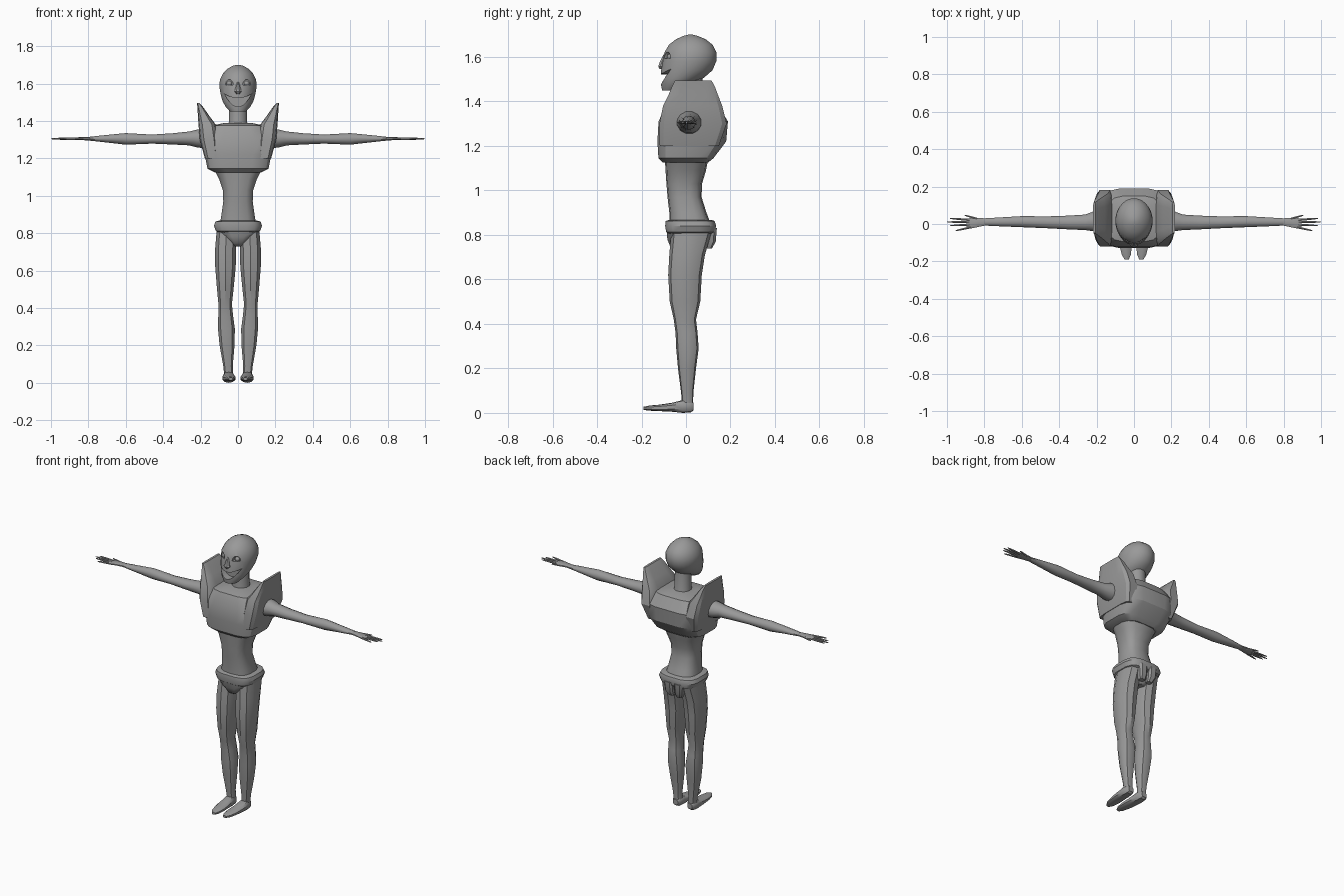
import bpy, bmesh, math
from mathutils import Vector

if "Cube" in bpy.data.objects:
    bpy.data.objects.remove(bpy.data.objects["Cube"], do_unlink=True)

grey = bpy.data.materials.new("plain grey")
grey.use_nodes = True
colour = (0.32, 0.32, 0.32, 1)
grey.diffuse_color = colour
grey.node_tree.nodes["Principled BSDF"].inputs["Base Color"].default_value = colour


def finish(name, bm, mirror=False, angle=35):
    """Turn a bmesh into a shaded object, mirrored across x on request."""
    bmesh.ops.recalc_face_normals(bm, faces=bm.faces)
    mesh = bpy.data.meshes.new(name)
    bm.to_mesh(mesh)
    bm.free()
    mesh.materials.append(grey)
    obj = bpy.data.objects.new(name, mesh)
    bpy.context.collection.objects.link(obj)
    if mirror:
        obj.modifiers.new("mirror", "MIRROR").use_mirror_merge = False
    shade(obj, angle)
    return obj


def shade(obj, angle):
    bpy.ops.object.select_all(action="DESELECT")
    obj.select_set(True)
    bpy.context.view_layer.objects.active = obj
    bpy.ops.object.shade_smooth_by_angle(angle=math.radians(angle))


def loft(name, axis, rings, sides=12, square=1.0, mirror=False, angle=35):
    """Skin rings of (position, u low, u high, v low, v high) along an axis."""
    place = {"x": lambda t, u, v: (t, u, v),
             "y": lambda t, u, v: (u, t, v),
             "z": lambda t, u, v: (u, v, t)}[axis]
    bm = bmesh.new()
    loops = []
    for t, ulo, uhi, vlo, vhi in rings:
        loop = []
        for i in range(sides):
            a = math.tau * (i + 0.5) / sides
            c, s = math.cos(a), math.sin(a)
            u = math.copysign(abs(c) ** square, c)
            v = math.copysign(abs(s) ** square, s)
            loop.append(bm.verts.new(place(t, (ulo + uhi + u * (uhi - ulo)) / 2,
                                           (vlo + vhi + v * (vhi - vlo)) / 2)))
        loops.append(loop)
    for low, high in zip(loops, loops[1:]):
        for i in range(sides):
            j = (i + 1) % sides
            bm.faces.new((low[i], low[j], high[j], high[i]))
    bm.faces.new(loops[0])
    bm.faces.new(loops[-1])
    return finish(name, bm, mirror, angle)


def carve(target, outline, back):
    """Cut an outline drawn in x and z into the front of the target."""
    bm = bmesh.new()
    face = bm.faces.new([bm.verts.new((x, -0.25, z)) for x, z in outline])
    new = bmesh.ops.extrude_face_region(bm, geom=[face])["geom"]
    verts = [g for g in new if isinstance(g, bmesh.types.BMVert)]
    bmesh.ops.translate(bm, verts=verts, vec=(0, back + 0.25, 0))
    cutter = finish("cutter", bm)
    cutter.hide_render = True
    mod = target.modifiers.new("carve", "BOOLEAN")
    mod.operation = "DIFFERENCE"
    mod.solver = "EXACT"
    mod.object = cutter
    bpy.ops.object.select_all(action="DESELECT")
    bpy.context.view_layer.objects.active = target
    target.select_set(True)
    bpy.ops.object.modifier_apply(modifier=mod.name)
    bpy.data.objects.remove(cutter, do_unlink=True)


# Head with a long jaw
head = loft("head", "z", [
    (1.45, -.042, .042, -.108, -.03), (1.475, -.066, .066, -.113, .02),
    (1.505, -.083, .083, -.114, .08), (1.54, -.093, .093, -.113, .12),
    (1.58, -.1, .1, -.105, .137), (1.62, -.098, .098, -.098, .138),
    (1.655, -.08, .08, -.077, .12), (1.68, -.055, .055, -.045, .088),
    (1.695, -.028, .028, -.01, .05), (1.7, -.008, .008, .01, .03)], 24)

# Grin and arched eye sockets
steps = [i / 10 * 2 - 1 for i in range(11)]
grin = [(.074 * s, 1.522 + .024 * s * s) for s in steps]
grin += [(.074 * s, 1.476 + .07 * s * s) for s in reversed(steps[1:-1])]
carve(head, grin, -.065)
for side in (-1, 1):
    arch = [(side * .047 + .021 * math.cos(a), 1.592 + .03 * math.sin(a))
            for a in (math.pi * i / 8 for i in range(9))]
    carve(head, arch, -.07)
shade(head, 40)

bm = bmesh.new()
bmesh.ops.create_uvsphere(bm, u_segments=12, v_segments=8, radius=.015)
bmesh.ops.translate(bm, verts=bm.verts, vec=Vector((.046, -.071, 1.6)))
finish("eyeballs", bm, mirror=True)

loft("nose", "z", [(1.545, -.01, .01, -.12, -.09), (1.558, -.022, .022, -.126, -.09),
                   (1.575, -.015, .015, -.12, -.085), (1.61, -.006, .006, -.102, -.08)], 8)

loft("neck", "z", [(1.34, -.06, .06, -.03, .1), (1.4, -.05, .05, -.02, .08),
                   (1.53, -.048, .048, -.02, .075)], 12)

# Boxy armoured torso
loft("chest", "z", [
    (1.125, -.125, .125, -.105, .1), (1.145, -.165, .165, -.125, .125),
    (1.22, -.18, .18, -.13, .182), (1.31, -.188, .188, -.125, .19),
    (1.375, -.14, .14, -.095, .15), (1.39, -.07, .07, -.04, .1)], 16, .5, angle=28)

loft("shoulder_pad", "z", [
    (1.2, .1, .178, -.12, .15), (1.3, .105, .205, -.122, .185),
    (1.38, .118, .212, -.105, .165), (1.43, .155, .215, -.08, .145),
    (1.47, .183, .217, -.063, .13), (1.495, .205, .219, -.05, .115)],
    12, .45, mirror=True, angle=28)

loft("waist", "z", [
    (.84, -.1, .1, -.075, .115), (.9, -.09, .09, -.075, .092),
    (.97, -.08, .08, -.083, .07), (1.03, -.083, .083, -.088, .072),
    (1.09, -.103, .103, -.092, .09), (1.14, -.13, .13, -.095, .1)], 14, .7)

# Belt and briefs
loft("belt", "z", [
    (.8, -.1, .1, -.075, .11), (.812, -.12, .12, -.09, .13),
    (.84, -.13, .13, -.095, .137), (.862, -.122, .122, -.093, .13),
    (.868, -.1, .1, -.075, .115)], 16, .6)
loft("briefs", "z", [
    (.73, -.025, .025, -.05, .08), (.745, -.045, .045, -.072, .1),
    (.78, -.085, .085, -.086, .11), (.82, -.118, .118, -.09, .12)], 12, .7)
loft("back_flap", "z", [
    (.74, .008, .045, .085, .118), (.77, .006, .06, .08, .135),
    (.83, .006, .065, .08, .14)], 8, .6, mirror=True)

# Legs and feet
loft("leg", "z", [
    (.045, .025, .075, -.018, .032), (.09, .027, .08, -.022, .033),
    (.2, .017, .1, -.036, .045), (.29, .015, .109, -.044, .057),
    (.36, .025, .107, -.047, .052), (.42, .031, .106, -.055, .045),
    (.5, .022, .114, -.073, .064), (.62, .01, .124, -.08, .071),
    (.71, .008, .125, -.075, .085), (.83, .008, .115, -.065, .12)], 10, .8, mirror=True)
loft("foot", "y", [
    (.034, .032, .068, .012, .045), (.022, .024, .076, .002, .056),
    (-.015, .02, .08, 0, .058), (-.06, .014, .083, .005, .046),
    (-.12, .011, .077, .008, .037), (-.165, .016, .066, .01, .033),
    (-.19, .028, .05, .013, .028)], 10, .7, mirror=True)

# Arms and hands
loft("arm", "x", [
    (.16, -.045, .075, 1.25, 1.36), (.22, -.04, .068, 1.257, 1.355),
    (.26, -.034, .052, 1.268, 1.345), (.35, -.03, .046, 1.273, 1.335),
    (.46, -.024, .042, 1.278, 1.328), (.6, -.018, .043, 1.272, 1.336),
    (.7, -.014, .037, 1.284, 1.326), (.8, -.009, .031, 1.295, 1.315)], 12, mirror=True)
loft("palm", "x", [
    (.79, -.008, .03, 1.296, 1.314), (.83, -.016, .034, 1.297, 1.314),
    (.87, -.025, .034, 1.298, 1.312), (.895, -.022, .028, 1.3, 1.309)], 10, .8, mirror=True)

# Fingers fan out from the palm: root and tip given in x and y
fingers = {"thumb": (.83, .025, .905, .047), "index_finger": (.88, .022, .985, .03),
           "middle_finger": (.88, .01, 1, .011), "ring_finger": (.88, -.004, .985, -.009),
           "little_finger": (.87, -.017, .955, -.036)}
for name, (x, y, tip_x, tip_y) in fingers.items():
    rings = []
    for t, r in ((0, .007), (.5, .006), (.9, .004), (1, .0015)):
        px, py = x + (tip_x - x) * t, y + (tip_y - y) * t
        rings.append((px, py - r, py + r, 1.305 - r, 1.305 + r))
    loft(name, "x", rings, 6, mirror=True)
